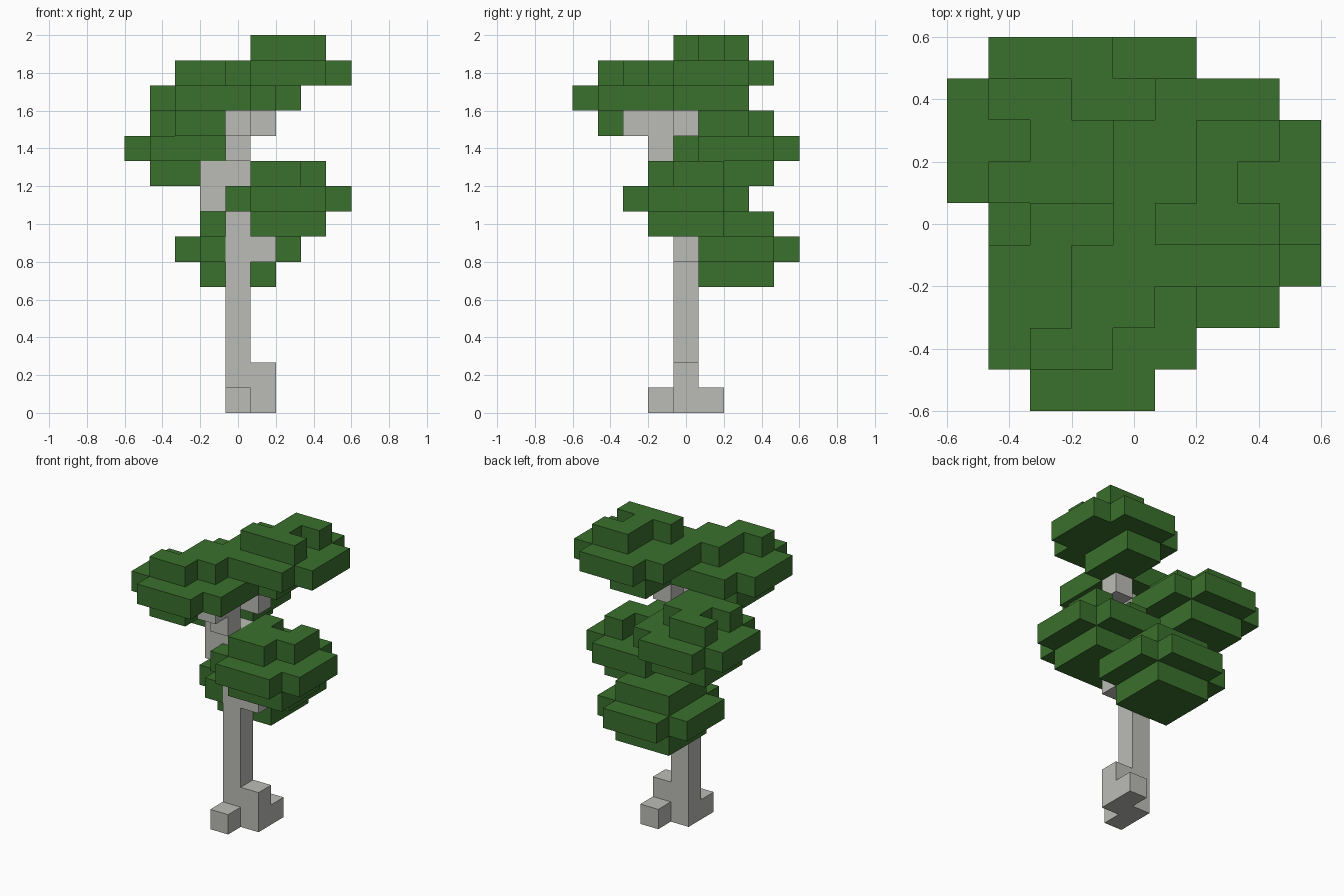
import bpy, bmesh
from mathutils import Vector

cube = bpy.data.objects.get("Cube")
if cube:
    bpy.data.objects.remove(cube, do_unlink=True)

UNIT = 2 / 15  # edge of one block


def material(name, rgb):
    m = bpy.data.materials.new(name)
    m.use_nodes = True
    m.diffuse_color = (*rgb, 1)
    bsdf = next(n for n in m.node_tree.nodes if n.type == 'BSDF_PRINCIPLED')
    bsdf.inputs["Base Color"].default_value = (*rgb, 1)
    bsdf.inputs["Roughness"].default_value = 0.9
    return m


bark = material("pale_bark", (0.50, 0.50, 0.47))
leaf = material("leaf_green", (0.042, 0.162, 0.026))


def box(xs, ys, zs):
    """All blocks inside inclusive index ranges."""
    return {(x, y, z) for x in range(xs[0], xs[1] + 1)
            for y in range(ys[0], ys[1] + 1)
            for z in range(zs[0], zs[1] + 1)}


def cluster(cx, cy, cz, no_top=(), no_bottom=()):
    """Wide middle layer without corners, smaller layers above and below."""
    mid = {(x, y, z) for x, y, z in box((cx - 2, cx + 2), (cy - 2, cy + 2), (cz, cz))
           if abs(x - cx) + abs(y - cy) < 4}
    for dz, gaps in ((1, no_top), (-1, no_bottom)):
        layer = box((cx - 1, cx + 1), (cy - 1, cy + 1), (cz + dz, cz + dz))
        mid |= layer - {(cx + dx, cy + dy, cz + dz) for dx, dy in gaps}
    return mid


# Wood: trunk, stepped roots and branches
parts = {
    "trunk": (box((0, 0), (0, 0), (0, 9)), bark),
    "roots": (box((1, 1), (0, 0), (0, 1)) | {(0, -1, 0), (1, 1, 0)}, bark),
    "lower_branch": ({(1, 0, 6)}, bark),
    "side_branch": (box((-1, -1), (0, 0), (8, 9)), bark),
    "front_branch": (box((0, 0), (-1, -1), (10, 11)) | {(0, -2, 11)}, bark),
    "upper_branch": ({(1, 0, 11)}, bark),
    # Leaf clusters, top to bottom
    "crown_leaves": (cluster(2, 1, 13, [(-1, 0), (-1, 1), (1, 0)],
                             [(1, -1), (1, 0), (1, 1)]), leaf),
    "front_leaves": (cluster(-1, -2, 12, [(-1, 0), (-1, 1), (1, -1)], [(1, -1)]), leaf),
    "back_leaves": (cluster(-2, 2, 10, [(-1, 0), (1, 1)]), leaf),
    "side_leaves": (cluster(2, 0, 8, [(1, -1), (0, 1)]), leaf),
    "lower_leaves": (cluster(0, 2, 6), leaf),
}

# Each block belongs to the first part that claims it
owner = {}
for name, (cells, _) in parts.items():
    for c in cells:
        owner.setdefault(c, name)


def build(name, mat):
    """Skin the outer faces of a part's blocks and merge coplanar faces."""
    bm = bmesh.new()
    for cell in [c for c, n in owner.items() if n == name]:
        for axis in range(3):
            for sign in (-1, 1):
                n = Vector((0, 0, 0))
                n[axis] = sign
                if tuple(int(a + b) for a, b in zip(cell, n)) in owner:
                    continue
                u = Vector((0, 0, 0))
                u[(axis + 1) % 3] = 1
                v = n.cross(u)
                mid = Vector(cell) + Vector((0, 0, 0.5)) + n / 2
                corners = [(-1, -1), (1, -1), (1, 1), (-1, 1)]
                bm.faces.new([bm.verts.new((mid + u * (a / 2) + v * (b / 2)) * UNIT)
                              for a, b in corners])
    bmesh.ops.remove_doubles(bm, verts=bm.verts[:], dist=0.001)
    bmesh.ops.dissolve_limit(bm, angle_limit=0.02, verts=bm.verts[:], edges=bm.edges[:])
    mesh = bpy.data.meshes.new(name)
    bm.to_mesh(mesh)
    bm.free()
    mesh.materials.append(mat)
    bpy.context.scene.collection.objects.link(bpy.data.objects.new(name, mesh))


for part, (_, mat) in parts.items():
    build(part, mat)
